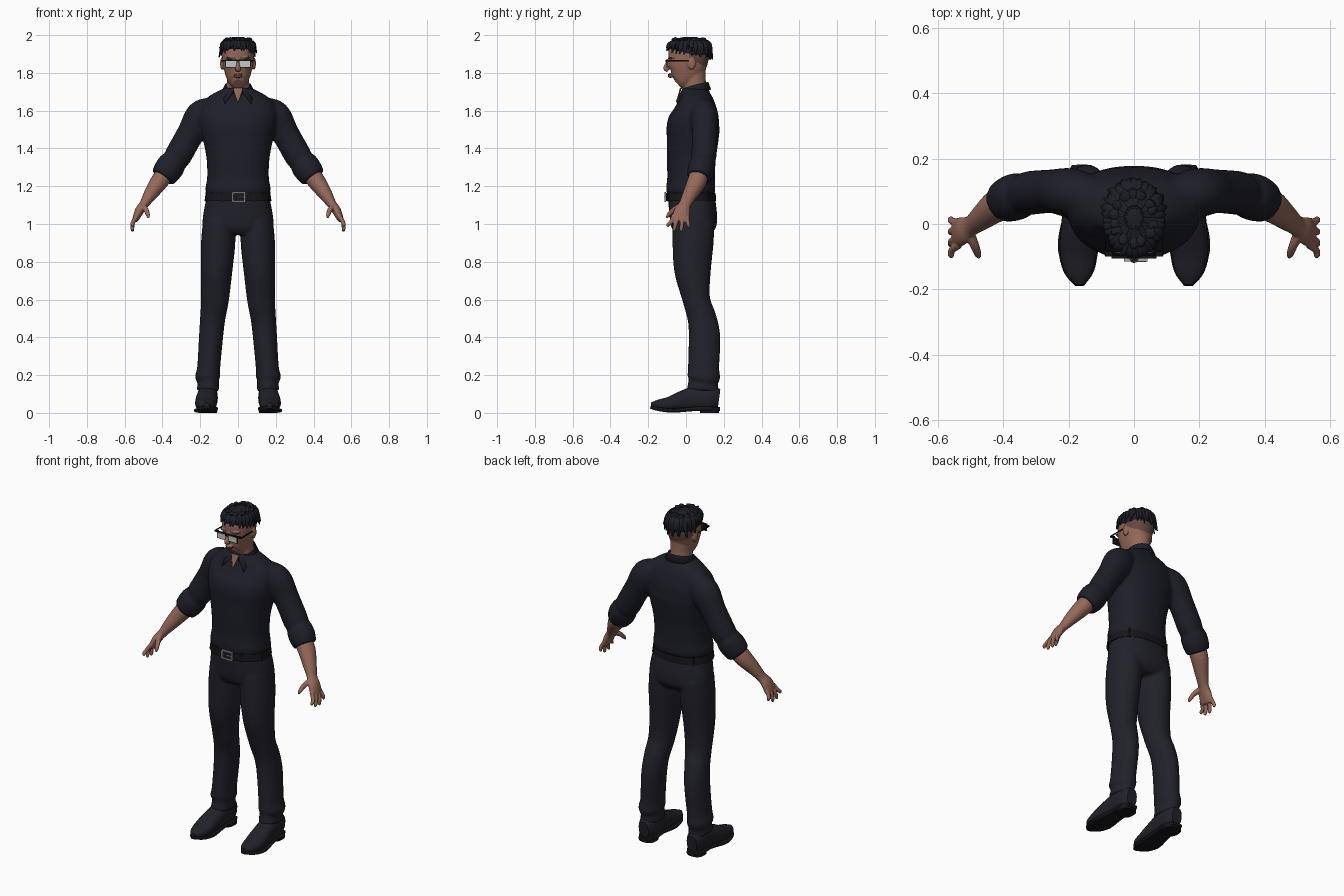
import bpy, bmesh, math, random
from mathutils import Vector, Matrix

if "Cube" in bpy.data.objects:
    bpy.data.objects.remove(bpy.data.objects["Cube"])
random.seed(4)
SIDES = {"left": 1, "right": -1}


def material(name, *rgb):
    m = bpy.data.materials.new(name)
    m.use_nodes = True
    m.diffuse_color = (*rgb, 1)
    node = next(n for n in m.node_tree.nodes if n.type == "BSDF_PRINCIPLED")
    node.inputs["Base Color"].default_value = (*rgb, 1)
    node.inputs["Roughness"].default_value = 0.8
    return m


SHIRT = material("navy shirt", .012, .013, .021)
TROUSERS = material("navy trousers", .015, .015, .024)
SHOE = material("shoe leather", .015, .015, .023)
SKIN = material("skin", .3, .14, .1)
HAIR = material("dark hair", .012, .013, .02)
SHAVED = material("shaved hair", .13, .065, .05)
BELT = material("black belt", .008, .008, .011)
FRAME = material("black frame", .006, .006, .008)
LENS = material("pale lens", .55, .58, .58)
METAL = material("buckle metal", .4, .4, .4)


def spline(rows, steps):
    """Catmull-Rom through rows of any width."""
    p = [Vector(r) for r in rows]
    p = [p[0] * 2 - p[1]] + p + [p[-1] * 2 - p[-2]]
    out = []
    for a, b, c, d in zip(p, p[1:], p[2:], p[3:]):
        for k in range(steps):
            t = k / steps
            out.append((b * 2 + (c - a) * t + (a * 2 - b * 5 + c * 4 - d) * t * t
                        + (b * 3 - a - c * 3 + d) * t ** 3) / 2)
    return out + [p[-2]]


def tube(bm, rows, ref=(0, 1, 0), power=2.0, sides=24, steps=4, flip=1):
    """Closed loft; each row is x, y, z, half width, half depth."""
    rows = spline(rows, steps)
    pts = [Vector((r[0] * flip, r[1], r[2])) for r in rows]
    rings = []
    for i, row in enumerate(rows):
        t = (pts[min(i + 1, len(pts) - 1)] - pts[max(i - 1, 0)]).normalized()
        b = Vector(ref)
        b = (b - t * b.dot(t)).normalized()
        n = b.cross(t)
        ring = []
        for k in range(sides):
            c, s = math.cos(math.tau * k / sides), math.sin(math.tau * k / sides)
            u = math.copysign(abs(c) ** (2 / power), c) * max(row[3], .001)
            v = math.copysign(abs(s) ** (2 / power), s) * max(row[4], .001)
            ring.append(bm.verts.new(pts[i] + n * u + b * v))
        rings.append(ring)
    for r, q in zip(rings, rings[1:]):
        for k in range(sides):
            bm.faces.new((r[k - 1], r[k], q[k], q[k - 1]))
    bm.faces.new(rings[0])
    bm.faces.new(rings[-1])


def box(bm, centre, size):
    bmesh.ops.create_cube(bm, size=1, matrix=Matrix.Translation(centre) @ Matrix.Diagonal((*size, 1)))


def ball(bm, centre, radii):
    bmesh.ops.create_uvsphere(bm, u_segments=24, v_segments=16, radius=1,
                              matrix=Matrix.Translation(centre) @ Matrix.Diagonal((*radii, 1)))


def finish(bm, name, *mats, voxel=0, smooth=4):
    """Turn a bmesh into an object, fused into one skin if voxel is set."""
    bmesh.ops.recalc_face_normals(bm, faces=bm.faces)
    me = bpy.data.meshes.new(name)
    bm.to_mesh(me)
    bm.free()
    ob = bpy.data.objects.new(name, me)
    bpy.context.collection.objects.link(ob)
    if voxel:
        mod = ob.modifiers.new("fuse", "REMESH")
        mod.mode, mod.voxel_size = "VOXEL", voxel
        mod = ob.modifiers.new("soften", "SMOOTH")
        mod.iterations = smooth
        dg = bpy.context.evaluated_depsgraph_get()
        baked = bpy.data.meshes.new_from_object(ob.evaluated_get(dg))
        ob.modifiers.clear()
        ob.data = baked
    ob.data.materials.clear()
    for m in mats:
        ob.data.materials.append(m)
    bpy.ops.object.select_all(action="DESELECT")
    ob.select_set(True)
    bpy.context.view_layer.objects.active = ob
    bpy.ops.object.shade_smooth_by_angle(angle=math.radians(45))
    return ob


# Shirt: torso fused with rolled sleeves
bm = bmesh.new()
tube(bm, [(0, .025, 1.16, .168, .128), (0, .025, 1.19, .172, .13), (0, .027, 1.25, .163, .126),
          (0, .028, 1.35, .167, .13), (0, .035, 1.45, .186, .137), (0, .039, 1.52, .2, .14),
          (0, .05, 1.58, .205, .124), (0, .053, 1.64, .19, .1), (0, .05, 1.685, .14, .08),
          (0, .05, 1.72, .07, .068)], power=2.3, sides=40)
for f in SIDES.values():
    tube(bm, [(.12, .08, 1.62, .06, .06), (.19, .095, 1.57, .088, .075), (.25, .1, 1.48, .073, .067),
              (.315, .095, 1.365, .072, .067), (.335, .09, 1.335, .067, .063),
              (.35, .087, 1.315, .075, .07), (.375, .078, 1.28, .075, .071),
              (.4, .068, 1.245, .066, .063)], flip=f)
finish(bm, "shirt", SHIRT, voxel=.009)

# Shirt collar: folded strip dipping to two points, open at the throat
bm = bmesh.new()
strip = []
for i in range(33):
    t = i / 16 - 1
    a, dip = t * 2.85, abs(t) ** 2
    point = max(0, abs(t) - .75) * 4
    c, s = math.cos(a), math.sin(a)
    top = 1.752 - .048 * dip
    strip.append([bm.verts.new(v) for v in (
        (s * .068, .045 + c * .072, top - .03), (s * .069, .045 + c * .073, top),
        (s * .09 + math.copysign(.045, t) * point, .045 + c * (.088 + .012 * point), top - .04 - .025 * point))])
for p, q in zip(strip, strip[1:]):
    for k in (0, 1):
        bm.faces.new((p[k], p[k + 1], q[k + 1], q[k]))
collar = finish(bm, "collar", SHIRT)
collar.modifiers.new("cloth", "SOLIDIFY").thickness = .006

# Bare throat in the collar opening
bm = bmesh.new()
tube(bm, [(0, -.028, 1.72, .026, .004), (0, -.036, 1.69, .018, .004), (0, -.05, 1.645, .002, .004)], sides=12)
finish(bm, "throat", SKIN)

# Trousers: hips fused with both legs
bm = bmesh.new()
tube(bm, [(0, .025, 1.165, .163, .122), (0, .033, 1.1, .175, .125), (0, .04, 1.03, .187, .125),
          (0, .04, .98, .185, .117), (0, .04, .945, .16, .09)], power=2.3, sides=40)
for f in SIDES.values():
    tube(bm, [(.1, .04, 1.02, .085, .112), (.105, .037, .9, .091, .109), (.113, .035, .75, .083, .097),
              (.122, .055, .6, .074, .073), (.134, .085, .5, .067, .077), (.143, .098, .4, .064, .084),
              (.155, .093, .24, .061, .083), (.16, .094, .19, .067, .087), (.157, .09, .165, .056, .078),
              (.16, .088, .115, .06, .086)], flip=f)
finish(bm, "trousers", TROUSERS, voxel=.009)

# Belt with loops and buckle
bm = bmesh.new()
tube(bm, [(0, .026, 1.122, .177, .133), (0, .026, 1.165, .171, .131)], power=2.3, sides=48, steps=1)
for a in (.5, 1.3, 2.3, -.5, -1.3, -2.3):
    box(bm, (.172 * math.sin(a), .026 - .132 * math.cos(a), 1.145), (.014, .014, .054))
finish(bm, "belt", BELT)
bm = bmesh.new()
for e in (-1, 1):
    box(bm, (.005 + e * .032, -.11, 1.143), (.008, .01, .052))
    box(bm, (.005, -.11, 1.143 + e * .023), (.07, .01, .007))
box(bm, (.02, -.112, 1.143), (.035, .007, .006))
finish(bm, "buckle", METAL)

# Shoes with sole and heel
for side, f in SIDES.items():
    bm = bmesh.new()
    tube(bm, [(.16, .175, .075, .032, .05), (.16, .13, .08, .052, .066), (.163, .05, .078, .054, .064),
              (.168, -.03, .062, .057, .05), (.17, -.09, .048, .056, .037), (.168, -.15, .043, .042, .026),
              (.166, -.185, .042, .014, .013)], ref=(0, 0, 1), power=2.4, flip=f)
    finish(bm, side + "_shoe", SHOE)
    bm = bmesh.new()
    tube(bm, [(.16, .18, .02, .03, .01), (.16, .13, .022, .053, .012), (.163, .05, .022, .05, .012),
              (.17, -.05, .013, .062, .011), (.17, -.1, .014, .058, .011), (.168, -.15, .022, .044, .011),
              (.166, -.188, .03, .014, .008)], ref=(0, 0, 1), power=4, flip=f)
    tube(bm, [(.16, .125, 0, .049, .05), (.16, .125, .03, .05, .052)], power=2.6, steps=1, flip=f)
    finish(bm, side + "_sole", BELT)

# Forearms and hands
for side, f in SIDES.items():
    bm = bmesh.new()
    tube(bm, [(.375, .075, 1.28, .05, .05), (.42, .055, 1.22, .047, .05), (.465, .02, 1.155, .036, .039),
              (.497, -.005, 1.105, .025, .032), (.522, -.02, 1.07, .024, .042), (.54, -.028, 1.03, .018, .046),
              (.546, -.03, 1.015, .012, .04)], flip=f)
    for base, tip, z in ((-.064, -.095, .985), (-.04, -.062, .963), (-.017, -.025, .96), (.004, .014, .98)):
        tube(bm, [(.535, base, 1.045, .012, .012), (.556, (base + tip) / 2, 1.01, .011, .011),
                  (.559, tip, z + .012, .01, .01), (.556, tip, z, .005, .005)], sides=12, flip=f)
    tube(bm, [(.505, -.025, 1.095, .017, .018), (.487, -.065, 1.075, .014, .014),
              (.477, -.092, 1.048, .011, .011), (.474, -.102, 1.032, .005, .005)], sides=12, flip=f)
    finish(bm, side + "_arm", SKIN, voxel=.004, smooth=2)

# Head: skull, neck, nose, ears and brows in one skin
bm = bmesh.new()
tube(bm, [(0, -.045, 1.742, .028, .03), (0, -.03, 1.757, .05, .055), (0, -.006, 1.8, .069, .089),
          (0, .01, 1.86, .082, .104), (0, .017, 1.92, .083, .108), (0, .02, 1.965, .066, .085),
          (0, .02, 1.985, .025, .03)], power=2.2, sides=32)
tube(bm, [(0, .055, 1.66, .07, .068), (0, .044, 1.74, .06, .062), (0, .04, 1.83, .062, .065)])
tube(bm, [(0, -.088, 1.87, .008, .01), (0, -.1, 1.845, .009, .012), (0, -.106, 1.823, .015, .014),
          (0, -.094, 1.812, .013, .01)], sides=12)
ball(bm, (0, -.086, 1.79), (.024, .012, .006))
ball(bm, (0, -.083, 1.779), (.02, .012, .006))
for e in SIDES.values():
    ball(bm, (e * .084, .03, 1.85), (.011, .021, .033))
    ball(bm, (e * .037, -.08, 1.88), (.026, .014, .006))
head = finish(bm, "head", SKIN, SHAVED, voxel=.0045, smooth=2)
for p in head.data.polygons:
    x, y, z = p.center
    nape = y > .015 and z > 1.885 - .5 * y and abs(x) < .087
    lips = y < -.085 and abs(x) < .023 and abs(z - 1.785) < .008
    brows = y < -.05 and abs(abs(x) - .037) < .024 and abs(z - 1.88) < .005
    p.material_index = int(nape or lips or brows)

# Hair: trimmed cap with overlapping locks swept out from the crown
bm = bmesh.new()
ball(bm, (0, .018, 1.915), (.09, .113, .075))
cut = bmesh.ops.bisect_plane(bm, geom=bm.verts[:] + bm.edges[:] + bm.faces[:], plane_co=(0, 0, 1.905),
                             plane_no=(0, .25, 1), clear_inner=True)
bmesh.ops.holes_fill(bm, edges=[e for e in bm.edges if e.is_boundary])
for layer, count in ((.75, 14), (1, 34)):
    for i in range(count):
        a = math.tau * (i + random.uniform(-.3, .3)) / count
        dx, dy = .09 * math.sin(a) * layer, .114 * math.cos(a) * layer
        end = 1.9 - .2 * dy + random.uniform(-.012, .012) + (1 - layer) * .26
        w = random.uniform(.012, .019)
        turn = random.uniform(-.012, .012)
        tube(bm, [(dx * .3, .02 + dy * .3, 1.984, .008, .006),
                  (dx * .65, .018 + dy * .65, 1.981 - .016 * layer, w, .012),
                  (dx * .95, .018 + dy * .95, 1.952 + (1 - layer) * .1, w, .01),
                  (dx * 1.06 + turn, .018 + dy * 1.06, end, .003, .003)],
             ref=(0, 0, 1), sides=8, steps=3)
finish(bm, "hair", HAIR)

# Glasses
frame, lens = bmesh.new(), bmesh.new()
for e in SIDES.values():
    box(frame, (e * .036, -.1, 1.848), (.062, .005, .04))
    box(frame, (e * .036, -.101, 1.868), (.066, .008, .006))
    box(frame, (e * .077, -.092, 1.864), (.022, .016, .007))
    box(frame, (e * .087, -.032, 1.864), (.004, .125, .006))
    box(lens, (e * .036, -.102, 1.847), (.054, .005, .032))
box(frame, (0, -.108, 1.862), (.016, .008, .006))
finish(frame, "glasses_frame", FRAME)
finish(lens, "glasses_lenses", LENS)
